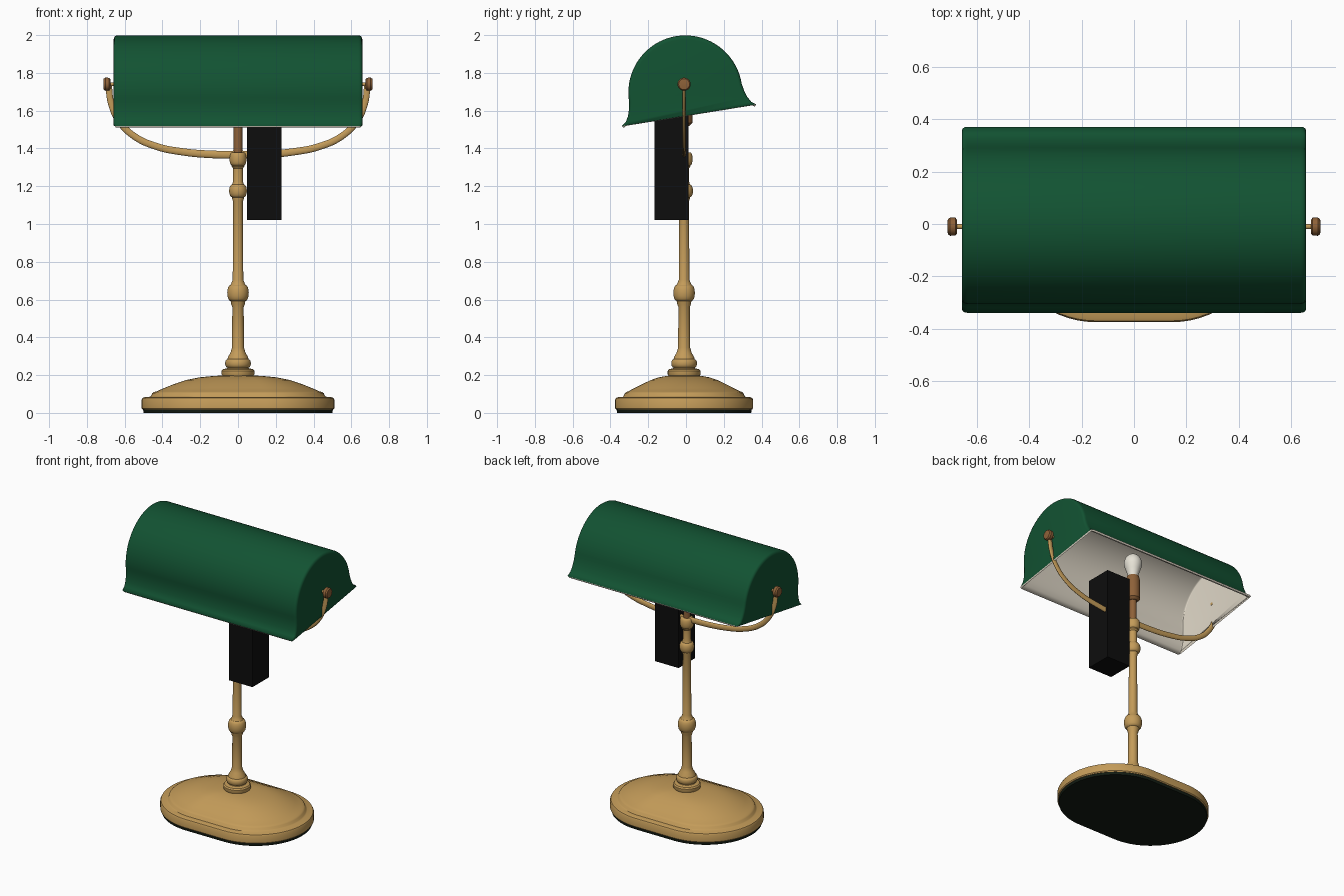
import bpy, bmesh
from math import sin, cos, pi, radians
from mathutils import Matrix, Vector

if "Cube" in bpy.data.objects:
    bpy.data.objects.remove(bpy.data.objects["Cube"])

AXIS_Y = -0.01  # post and base sit slightly forward of the origin


def material(name, color):
    m = bpy.data.materials.new(name)
    m.use_nodes = True
    m.diffuse_color = (*color, 1)
    m.node_tree.nodes["Principled BSDF"].inputs["Base Color"].default_value = (*color, 1)
    return m


GREEN = material("green glass", (0.006, 0.085, 0.032))
CREAM = material("cream lining", (0.75, 0.69, 0.58))
BRASS = material("brass", (0.55, 0.33, 0.10))
BRONZE = material("dark bronze", (0.27, 0.12, 0.04))
BLACK = material("black plastic", (0.004, 0.004, 0.004))
FELT = material("dark felt", (0.006, 0.011, 0.006))
WHITE = material("bulb white", (0.80, 0.77, 0.68))


def finish(name, bm, mats, angle=35):
    bmesh.ops.recalc_face_normals(bm, faces=bm.faces)
    mesh = bpy.data.meshes.new(name)
    bm.to_mesh(mesh)
    bm.free()
    obj = bpy.data.objects.new(name, mesh)
    bpy.context.collection.objects.link(obj)
    for m in mats:
        mesh.materials.append(m)
    smooth(obj, angle)
    return obj


def smooth(obj, angle):
    bpy.ops.object.select_all(action='DESELECT')
    obj.select_set(True)
    bpy.context.view_layer.objects.active = obj
    bpy.ops.object.shade_smooth_by_angle(angle=radians(angle))


def loft(bm, rings, closed=True, caps=True):
    """Bridge successive rings of points with quads."""
    loops = [[bm.verts.new(p) for p in ring] for ring in rings]
    n = len(loops[0])
    for a, b in zip(loops, loops[1:]):
        for i in range(n if closed else n - 1):
            j = (i + 1) % n
            bm.faces.new((a[i], a[j], b[j], b[i]))
    if caps:
        bm.faces.new(loops[0])
        bm.faces.new(loops[-1])


def stadium(straight, radius, z, steps=32):
    pts = []
    for side, start in ((1, -pi / 2), (-1, pi / 2)):
        for k in range(steps + 1):
            a = start + pi * k / steps
            pts.append((side * straight + radius * cos(a), AXIS_Y + radius * sin(a), z))
    return pts


def stadium_solid(name, levels, mat):
    bm = bmesh.new()
    loft(bm, [stadium(*lv) for lv in levels])
    return finish(name, bm, [mat])


def lathe(name, profile, mat, segs=32, place=Matrix.Identity(4)):
    """Turn (radius, height) pairs around the local z axis."""
    bm = bmesh.new()
    loft(bm, [[(r * cos(2 * pi * k / segs), r * sin(2 * pi * k / segs), z)
               for k in range(segs)] for r, z in profile])
    bm.transform(Matrix.Translation((0, AXIS_Y, 0)) @ place)
    return finish(name, bm, [mat])


def bead(z, radius, half, neck):
    """Profile points of a rounded swelling on the post."""
    out = []
    for k in range(9):
        a = pi * k / 8
        out.append((neck + (radius - neck) * sin(a), z - half * cos(a)))
    return out


# Base: felt pad and stepped, domed brass foot
stadium_solid("felt_pad", [(0.145, 0.355, 0), (0.145, 0.358, 0.022)], FELT)
stadium_solid("base", [
    (0.145, 0.360, 0.018), (0.145, 0.365, 0.024), (0.145, 0.365, 0.070),
    (0.145, 0.360, 0.079), (0.145, 0.350, 0.083), (0.143, 0.325, 0.085),
    (0.140, 0.320, 0.090), (0.140, 0.314, 0.104), (0.138, 0.306, 0.111),
    (0.135, 0.296, 0.114), (0.128, 0.262, 0.132), (0.118, 0.222, 0.152),
    (0.100, 0.178, 0.173), (0.070, 0.135, 0.188), (0.035, 0.090, 0.196),
    (0.005, 0.040, 0.199)], BRASS)

# Post: turned column with flange, beads and top cap
post = [(0.080, 0.190), (0.087, 0.205), (0.087, 0.222), (0.080, 0.231), (0.058, 0.236)]
post += bead(0.262, 0.068, 0.022, 0.056)
post += [(0.052, 0.298), (0.040, 0.318), (0.032, 0.345), (0.030, 0.560),
         (0.036, 0.575), (0.038, 0.588)]
post += bead(0.635, 0.057, 0.042, 0.040)
post += [(0.036, 0.685), (0.028, 0.705), (0.026, 1.120), (0.031, 1.135)]
post += bead(1.175, 0.047, 0.034, 0.031)
post += [(0.026, 1.225), (0.026, 1.295), (0.034, 1.305)]
post += bead(1.345, 0.045, 0.034, 0.034)
lathe("post", post, BRASS)

# Lamp holder and bulb under the shade
lathe("holder_rod", [(0.023, 1.37), (0.023, 1.54)], BRONZE, 24)
lathe("bulb_socket", [(0.028, 1.520), (0.044, 1.535), (0.044, 1.670),
                      (0.038, 1.695)], BRONZE)
bulb = [(0.030, 1.68), (0.034, 1.71), (0.046, 1.745)]
bulb += [(0.057 * cos(a), 1.79 + 0.068 * sin(a))
         for a in (pi / 2 * k / 9 - 0.2 for k in range(10))]
lathe("bulb", bulb + [(0.002, 1.858)], WHITE)

# Yoke: one bent arm, mirrored to the other side by the path
half = [(0.15, 1.369), (0.30, 1.383), (0.43, 1.410), (0.55, 1.465),
        (0.63, 1.545), (0.672, 1.640), (0.685, 1.735)]
path = [(-x, z) for x, z in reversed(half)] + [(0, 1.367)] + half
curve = bpy.data.curves.new("yoke", 'CURVE')
curve.dimensions = '3D'
curve.bevel_depth = 0.021
curve.bevel_resolution = 4
curve.use_fill_caps = True
curve.resolution_u = 8
spline = curve.splines.new('BEZIER')
spline.bezier_points.add(len(path) - 1)
for point, (x, z) in zip(spline.bezier_points, path):
    point.co = (x, 0, z)
    point.handle_left_type = point.handle_right_type = 'AUTO'
    point.radius = 1 - 0.2 * abs(x) / 0.685
yoke = bpy.data.objects.new("yoke", curve)
bpy.context.collection.objects.link(yoke)
bpy.ops.object.select_all(action='DESELECT')
yoke.select_set(True)
bpy.context.view_layer.objects.active = yoke
bpy.ops.object.convert(target='MESH')
yoke = bpy.context.view_layer.objects.active
yoke.data.transform(Matrix.Translation((0, AXIS_Y, 0)) @ Matrix.Diagonal((1, 0.5, 1, 1)))
yoke.data.materials.clear()
yoke.data.materials.append(BRASS)
smooth(yoke, 40)

# Pivot pins and thumb knobs at both ends of the yoke
for label, side in (("left", 1), ("right", -1)):
    turn = Matrix.Translation((0, 0, 1.74)) @ Matrix.Rotation(side * pi / 2, 4, 'Y')
    lathe(label + "_pivot_pin", [(0.010, 0.645), (0.010, 0.69)], BRASS, 16, turn)
    lathe(label + "_knob", [(0.026, 0.676), (0.034, 0.682), (0.035, 0.702),
                            (0.029, 0.711), (0.012, 0.713)], BRONZE, 24, turn)

# Shade: flared arch, tilted, with rounded ends and a cream lining
flare = [(0.360, 0), (0.336, 0.018), (0.319, 0.048), (0.308, 0.085)]
arch = [(0.302 * cos(pi * k / 40), 0.12 + 0.304 * sin(pi * k / 40)) for k in range(41)]
section = flare + arch + [(-u, v) for u, v in reversed(flare)]
tilt = Vector((cos(radians(9.2)), sin(radians(9.2))))


def shade_ring(x, scale):
    return [(x, 0.016 + scale * (u * tilt.x - v * tilt.y),
             1.576 + scale * (u * tilt.y + v * tilt.x)) for u, v in section]


ends = [(0.658, 0.95), (0.657, 0.965), (0.653, 0.985), (0.646, 0.996), (0.636, 1)]
stations = [(-x, s) for x, s in ends] + list(reversed(ends))
bm = bmesh.new()
loft(bm, [shade_ring(x, s) for x, s in stations], closed=False)
shade = finish("shade", bm, [GREEN, CREAM], 40)
top = max(shade.data.polygons, key=lambda f: f.center.z)
if top.normal.z < 0:
    shade.data.flip_normals()
shell = shade.modifiers.new("shell", 'SOLIDIFY')
shell.thickness = 0.012
shell.offset = -1
shell.material_offset = 1
shell.material_offset_rim = 1

# Switch box hanging in front of the post
bm = bmesh.new()
bmesh.ops.create_cube(bm, size=1)
bm.transform(Matrix.Translation((0.138, -0.077, 1.335)) @ Matrix.Diagonal((0.182, 0.182, 0.63, 1)))
finish("switch_box", bm, [BLACK], 20)
